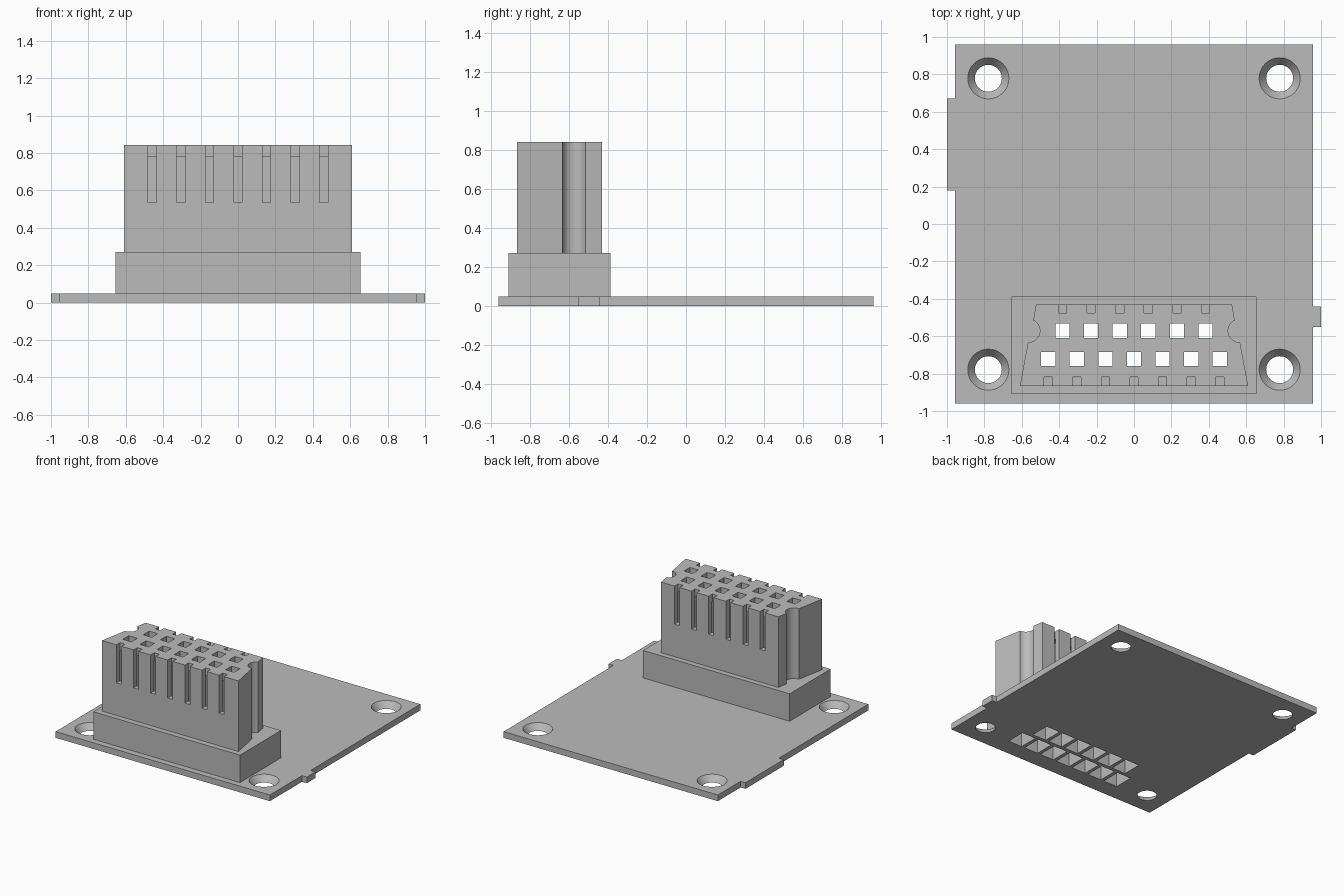
import bpy
import bmesh
from math import cos, sin, radians

cube = bpy.data.objects.get("Cube")
if cube:
    bpy.data.objects.remove(cube, do_unlink=True)

grey = bpy.data.materials.new("plain grey")
grey.use_nodes = True
GREY = (0.5, 0.5, 0.5, 1)
grey.diffuse_color = GREY
grey.node_tree.nodes["Principled BSDF"].inputs["Base Color"].default_value = GREY


def finish(name, bm):
    bmesh.ops.recalc_face_normals(bm, faces=bm.faces)
    mesh = bpy.data.meshes.new(name)
    bm.to_mesh(mesh)
    bm.free()
    mesh.materials.append(grey)
    ob = bpy.data.objects.new(name, mesh)
    bpy.context.collection.objects.link(ob)
    return ob


def prism(name, outline, z0, z1):
    bm = bmesh.new()
    face = bm.faces.new([bm.verts.new((x, y, z0)) for x, y in outline])
    top = bmesh.ops.extrude_face_region(bm, geom=[face])["geom"]
    verts = [v for v in top if isinstance(v, bmesh.types.BMVert)]
    bmesh.ops.translate(bm, verts=verts, vec=(0, 0, z1 - z0))
    return finish(name, bm)


def boxes(name, bounds):
    """Several separate boxes (x0, x1, y0, y1, z0, z1) in one object."""
    bm = bmesh.new()
    for x0, x1, y0, y1, z0, z1 in bounds:
        verts = bmesh.ops.create_cube(bm, size=1)["verts"]
        for v in verts:
            v.co = (x1 if v.co.x > 0 else x0,
                    y1 if v.co.y > 0 else y0,
                    z1 if v.co.z > 0 else z0)
    return finish(name, bm)


def cut(ob, cutter):
    mod = ob.modifiers.new("cut", "BOOLEAN")
    mod.operation = "DIFFERENCE"
    mod.solver = "EXACT"
    mod.object = cutter
    bpy.context.view_layer.objects.active = ob
    bpy.ops.object.modifier_apply(modifier=mod.name)


# Board with its two edge tabs
THICK = 0.05
E = 0.957
board = prism("board", [
    (-E, -0.96), (E, -0.96), (E, -0.55), (1, -0.55), (1, -0.44), (E, -0.44),
    (E, 0.96), (-E, 0.96), (-E, 0.67), (-1, 0.67), (-1, 0.18), (-E, 0.18)], 0, THICK)

# Plinth under the socket
BASE_TOP = 0.272
plinth = boxes("plinth", [(-0.655, 0.655, -0.91, -0.387, THICK, BASE_TOP)])

# Tapered socket housing with a round key groove on each side
TOP = 0.842
FRONT, BACK = -0.865, -0.43
groove = [(0.565 + 0.062 * cos(radians(a)), -0.571 + 0.062 * sin(radians(a)))
          for a in range(265, 114, -10)]
side = [(0.61, FRONT), (0.567, -0.633)] + groove + [(0.524, BACK)]
housing = prism("housing", side + [(-x, y) for x, y in reversed(side)], BASE_TOP, TOP)

# Contact positions: seven in front, six behind
PITCH = 0.153
rows = [(7, -0.722, FRONT, 1), (6, -0.571, BACK, -1)]
cavities, openings, slots = [], [], []
for count, y, wall, inward in rows:
    for i in range(count):
        x = (i - (count - 1) / 2) * PITCH
        near, far = wall + inward * 0.045, wall + inward * 0.203
        cavities.append((x - 0.062, x + 0.062, min(near, far), max(near, far), -0.1, 0.78))
        openings.append((x - 0.038, x + 0.038, y - 0.038, y + 0.038, 0.7, 1))
        a, b = wall - inward * 0.1, wall + inward * 0.047
        slots.append((x - 0.022, x + 0.022, min(a, b), max(a, b), 0.535, 1))

# Cavities run up from underneath, small openings pierce the top, slots notch the walls
cavity_cutter = boxes("cavity_cutter", cavities)
opening_cutter = boxes("opening_cutter", openings)
slot_cutter = boxes("slot_cutter", slots)

# Countersunk mounting holes
bm = bmesh.new()
R_LOW, R_HIGH = 0.072, 0.11
slope = (R_HIGH - R_LOW) / THICK
for sx in (-1, 1):
    for sy in (-1, 1):
        verts = bmesh.ops.create_cone(
            bm, cap_ends=True, segments=48, depth=THICK + 0.02,
            radius1=R_LOW - slope * 0.01, radius2=R_HIGH + slope * 0.01)["verts"]
        bmesh.ops.translate(bm, verts=verts, vec=(sx * 0.779, sy * 0.779, THICK / 2))
hole_cutter = finish("hole_cutter", bm)

cut(board, hole_cutter)
for part in (board, plinth, housing):
    cut(part, cavity_cutter)
cut(housing, opening_cutter)
cut(housing, slot_cutter)
for helper in (cavity_cutter, opening_cutter, slot_cutter, hole_cutter):
    bpy.data.objects.remove(helper, do_unlink=True)

# Smooth the round walls, keep the edges crisp
bpy.ops.object.select_all(action="DESELECT")
for part in (board, plinth, housing):
    part.select_set(True)
bpy.context.view_layer.objects.active = board
bpy.ops.object.shade_smooth_by_angle(angle=radians(30))
